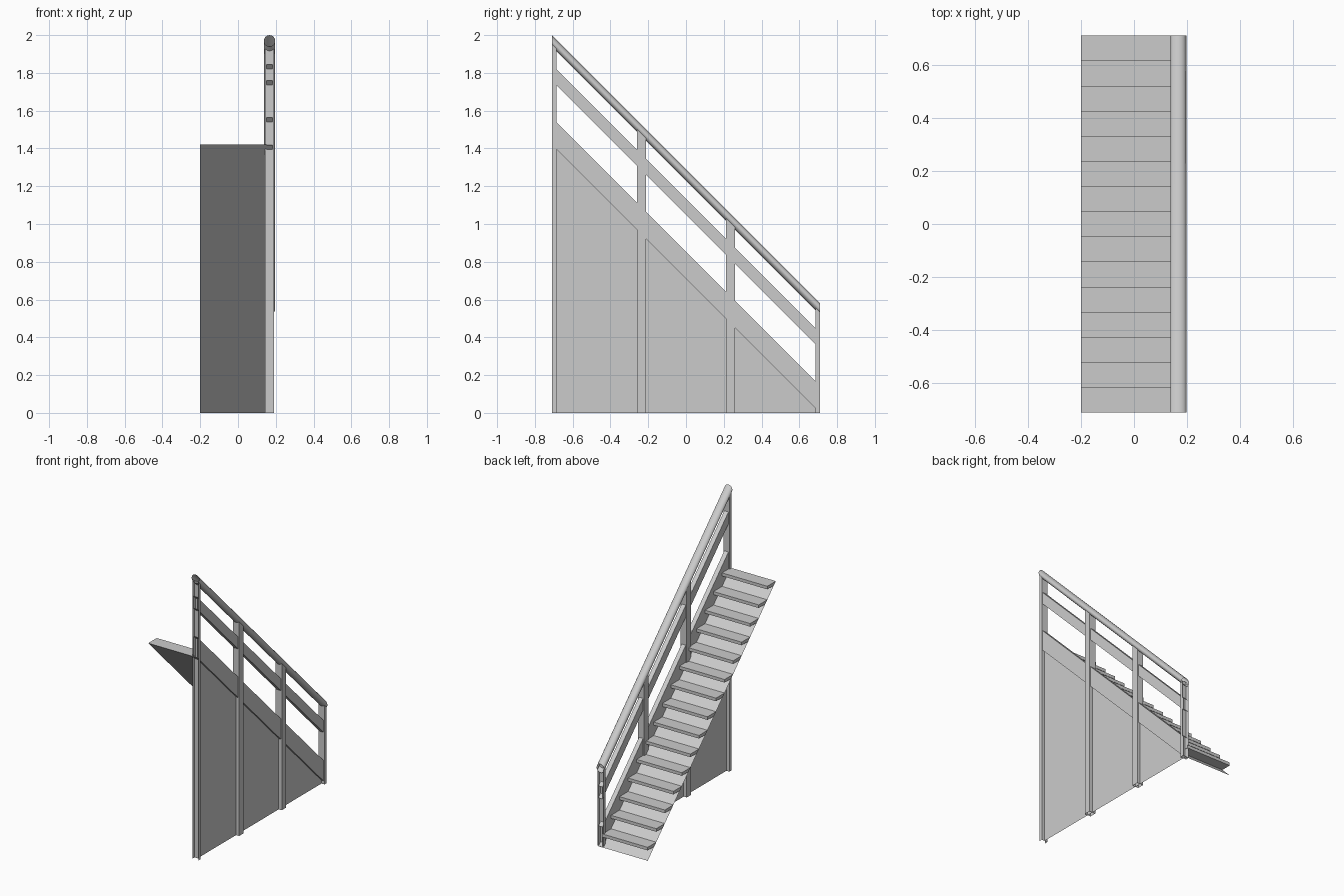
import bpy, bmesh, math

if "Cube" in bpy.data.objects:
    bpy.data.objects.remove(bpy.data.objects["Cube"])

L = 0.71            # half length of the stair run
N = 15              # number of steps
H = 2 * L / N       # rise and going of one step
RX = 0.167          # centre of the railing in x
P = 0.0237          # half width of a post


def finish(name, bm, recalc=True):
    if recalc:
        bmesh.ops.recalc_face_normals(bm, faces=bm.faces)
    me = bpy.data.meshes.new(name)
    bm.to_mesh(me)
    bm.free()
    ob = bpy.data.objects.new(name, me)
    bpy.context.collection.objects.link(ob)
    return ob


def sloped_tube(name, section):
    """Open-ended tube; section is (x, z + y) pairs, sheared along the 45 degree slope."""
    bm = bmesh.new()
    a = [bm.verts.new((x, -L, c + L)) for x, c in section]
    b = [bm.verts.new((x, L, c - L)) for x, c in section]
    n = len(section)
    for i in range(n):
        j = (i + 1) % n
        bm.faces.new((a[i], a[j], b[j], b[i]))
    return finish(name, bm)


def post(name, path, closed):
    """Hollow post wall; path is (x, y) pairs, top cut on the slope inside the handrail."""
    bm = bmesh.new()
    lo = [bm.verts.new((x, y, 0)) for x, y in path]
    hi = [bm.verts.new((x, y, 1.255 - y)) for x, y in path]
    n = len(path)
    for i in range(n if closed else n - 1):
        j = (i + 1) % n
        bm.faces.new((lo[i], lo[j], hi[j], hi[i]))
    return finish(name, bm)


def sheet(name, pts):
    bm = bmesh.new()
    bm.faces.new([bm.verts.new(p) for p in pts])
    return finish(name, bm, False)


# treads: thin slabs whose back edge is cut by the sloped soffit
X0, X1, T = -0.2, 0.152, 0.022
for k in range(1, N + 1):
    z, front = k * H, L - (k - 1) * H
    prof = [(front, z), (L - z, z), (L - z + T, z - T), (front, z - T)]
    bm = bmesh.new()
    a = [bm.verts.new((X0, y, h)) for y, h in prof]
    b = [bm.verts.new((X1, y, h)) for y, h in prof]
    bm.faces.new(a)
    bm.faces.new(b[::-1])
    for i in range(4):
        j = (i + 1) % 4
        bm.faces.new((a[i], a[j], b[j], b[i]))
    finish(f"tread_{k:02d}", bm)

# sloped soffit under the treads
sheet("soffit", [(X0, -L, 2 * L), (X0, L, 0), (X1, L, 0), (X1, -L, 2 * L)])

# triangular side panel below the stringer
sheet("side_panel", [(RX, -L + P, 0), (RX, L, 0), (RX, -L + P, 2 * L - P)])

# stringer and middle rail
W = 0.016
for name, c0, c1 in (("stringer", 0.709, 0.853), ("middle_rail", 1.05, 1.134)):
    sloped_tube(name, [(RX - W, c0), (RX + W, c0), (RX + W, c1), (RX - W, c1)])

# round handrail
R = 0.03
rail = sloped_tube("handrail", [(RX + R * math.cos(t * math.tau / 16),
                                 1.26 + R * math.sin(t * math.tau / 16)) for t in range(16)])
for f in rail.data.polygons:
    f.use_smooth = True

# middle posts are full box sections, end posts are half sections open outward
for i, y in enumerate((-L / 3, L / 3)):
    post(f"middle_post_{i + 1}", [(RX - P, y - P), (RX + P, y - P),
                                  (RX + P, y + P), (RX - P, y + P)], True)
for name, s in (("top_post", -1), ("bottom_post", 1)):
    post(name, [(RX - P, s * L), (RX - P, s * (L - P)),
                (RX + P, s * (L - P)), (RX + P, s * L)], False)
